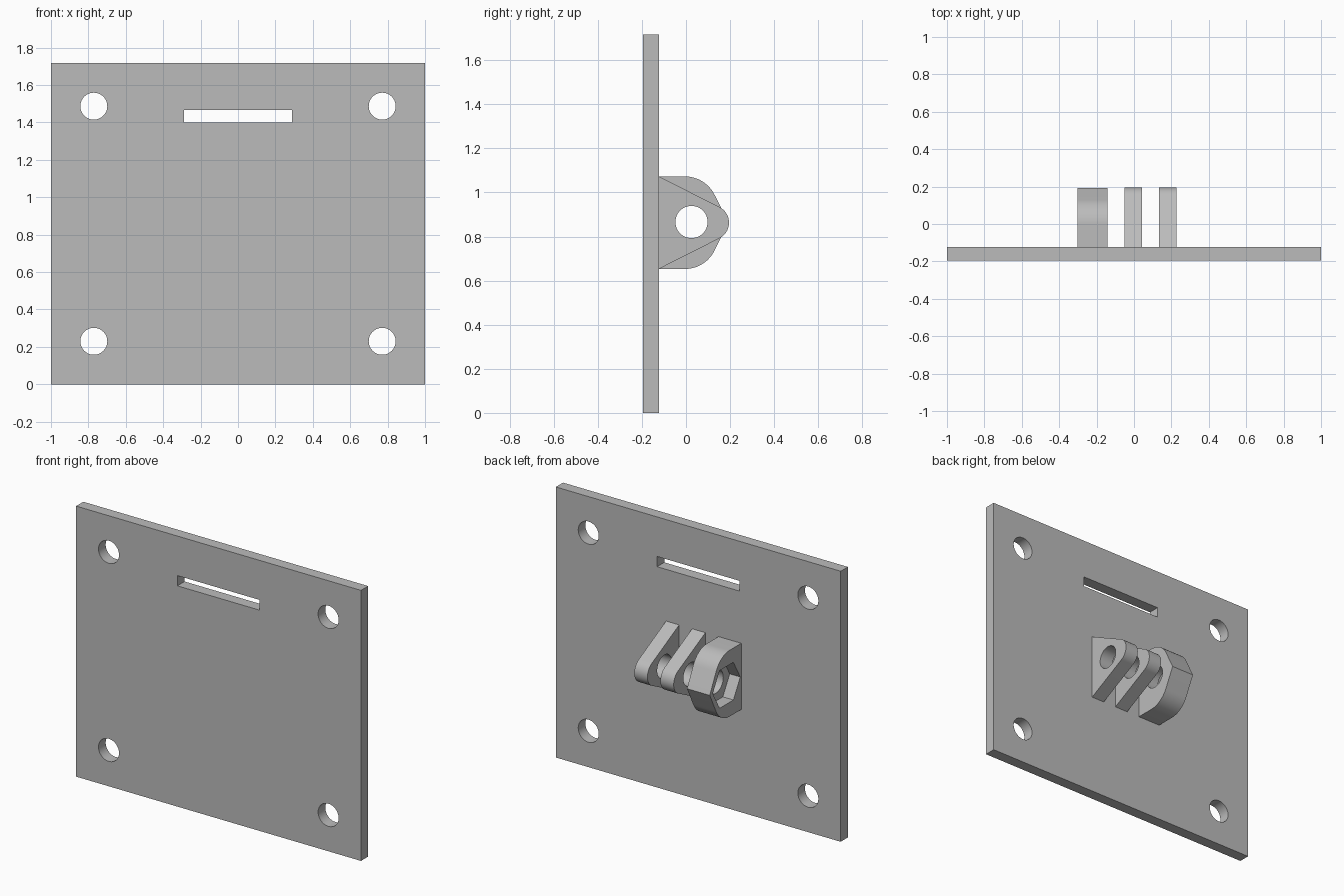
import bpy, bmesh
from math import sin, cos, pi, radians

if "Cube" in bpy.data.objects:
    bpy.data.objects.remove(bpy.data.objects["Cube"], do_unlink=True)

grey = bpy.data.materials.new("plain grey")
grey.use_nodes = True
grey.diffuse_color = (0.5, 0.5, 0.5, 1)
grey.node_tree.nodes["Principled BSDF"].inputs["Base Color"].default_value = grey.diffuse_color

BACK = -0.123            # rear face of the plate, where the prongs start
MID = 0.863              # height of the prong centre line
HALF = 0.21              # half the height of the prong roots
PIN_Y = 0.025            # pin hole centre


def arc(u, v, r, start, end, n):
    """Points on an arc, angles in degrees."""
    return [(u + r * cos(radians(start + (end - start) * i / n)),
             v + r * sin(radians(start + (end - start) * i / n))) for i in range(n + 1)]


def circle(u, v, r, n=48):
    return arc(u, v, r, 0, 360, n)[:-1]


def rect(u0, u1, v0, v1):
    return [(u0, v0), (u1, v0), (u1, v1), (u0, v1)]


def prism(name, profile, axis, lo, hi):
    """Extrude a (y, z) profile along x, or an (x, z) profile along y."""
    bm = bmesh.new()
    place = (lambda u, v: (lo, u, v)) if axis == "x" else (lambda u, v: (u, lo, v))
    face = bm.faces.new([bm.verts.new(place(u, v)) for u, v in profile])
    new = bmesh.ops.extrude_face_region(bm, geom=[face])["geom"]
    step = (hi - lo, 0, 0) if axis == "x" else (0, hi - lo, 0)
    bmesh.ops.translate(bm, vec=step, verts=[g for g in new if isinstance(g, bmesh.types.BMVert)])
    bmesh.ops.recalc_face_normals(bm, faces=bm.faces)
    mesh = bpy.data.meshes.new(name)
    bm.to_mesh(mesh)
    bm.free()
    mesh.materials.append(grey)
    obj = bpy.data.objects.new(name, mesh)
    bpy.context.collection.objects.link(obj)
    return obj


def cut(obj, cutters):
    """Subtract the cutters, bake the result and drop the cutters."""
    for cutter in cutters:
        cutter.hide_render = True
        mod = obj.modifiers.new("cut", "BOOLEAN")
        mod.operation, mod.solver, mod.object = "DIFFERENCE", "EXACT", cutter
    graph = bpy.context.evaluated_depsgraph_get()
    baked = bpy.data.meshes.new_from_object(obj.evaluated_get(graph))
    obj.modifiers.clear()
    obj.data = baked
    for cutter in cutters:
        bpy.data.objects.remove(cutter, do_unlink=True)


# Mounting plate with four screw holes and a strap slot
plate = prism("mounting_plate", rect(-1, 1, 0, 1.717), "y", -0.195, BACK)
holes = [prism("screw_hole", circle(x, z, 0.072), "y", -0.3, 0.1)
         for x in (-0.771, 0.771) for z in (0.23, 1.487)]
slot = prism("slot_cutter", rect(-0.289, 0.289, 1.401, 1.466), "y", -0.3, 0.1)
cut(plate, holes + [slot])

# Two thin tapered prongs with rounded tips
thin = [(BACK, MID - HALF)] + arc(0.115, MID, 0.08, -64, 64, 24) + [(BACK, MID + HALF)]
parts = [plate]
for name, x0, x1 in (("middle_prong", -0.05, 0.043), ("left_prong", 0.134, 0.226)):
    prong = prism(name, thin, "x", x0, x1)
    cut(prong, [prism("pin_hole", circle(PIN_Y, MID + 0.003, 0.073), "x", x0 - 0.1, x1 + 0.1)])
    parts.append(prong)

# Thick prong: rounded shoulders, pointed nose, hexagonal nut recess on its outer side
upper = arc(-0.005, MID + HALF - 0.15, 0.15, 26, 90, 12)
lower = [(y, 2 * MID - z) for y, z in reversed(upper)]
thick = [(BACK, MID - HALF)] + lower + [(0.193, MID)] + upper + [(BACK, MID + HALF)]
nut_prong = prism("nut_prong", thick, "x", -0.302, -0.142)
cut(nut_prong, [prism("pin_hole", circle(PIN_Y, MID + 0.003, 0.073), "x", -0.4, 0),
                prism("nut_recess", circle(PIN_Y, MID, 0.138, 6), "x", -0.4, -0.228)])
parts.append(nut_prong)

# Smooth the curved walls, keep the edges crisp
bpy.ops.object.select_all(action="DESELECT")
for part in parts:
    part.select_set(True)
bpy.context.view_layer.objects.active = plate
bpy.ops.object.shade_smooth_by_angle(angle=radians(25))
